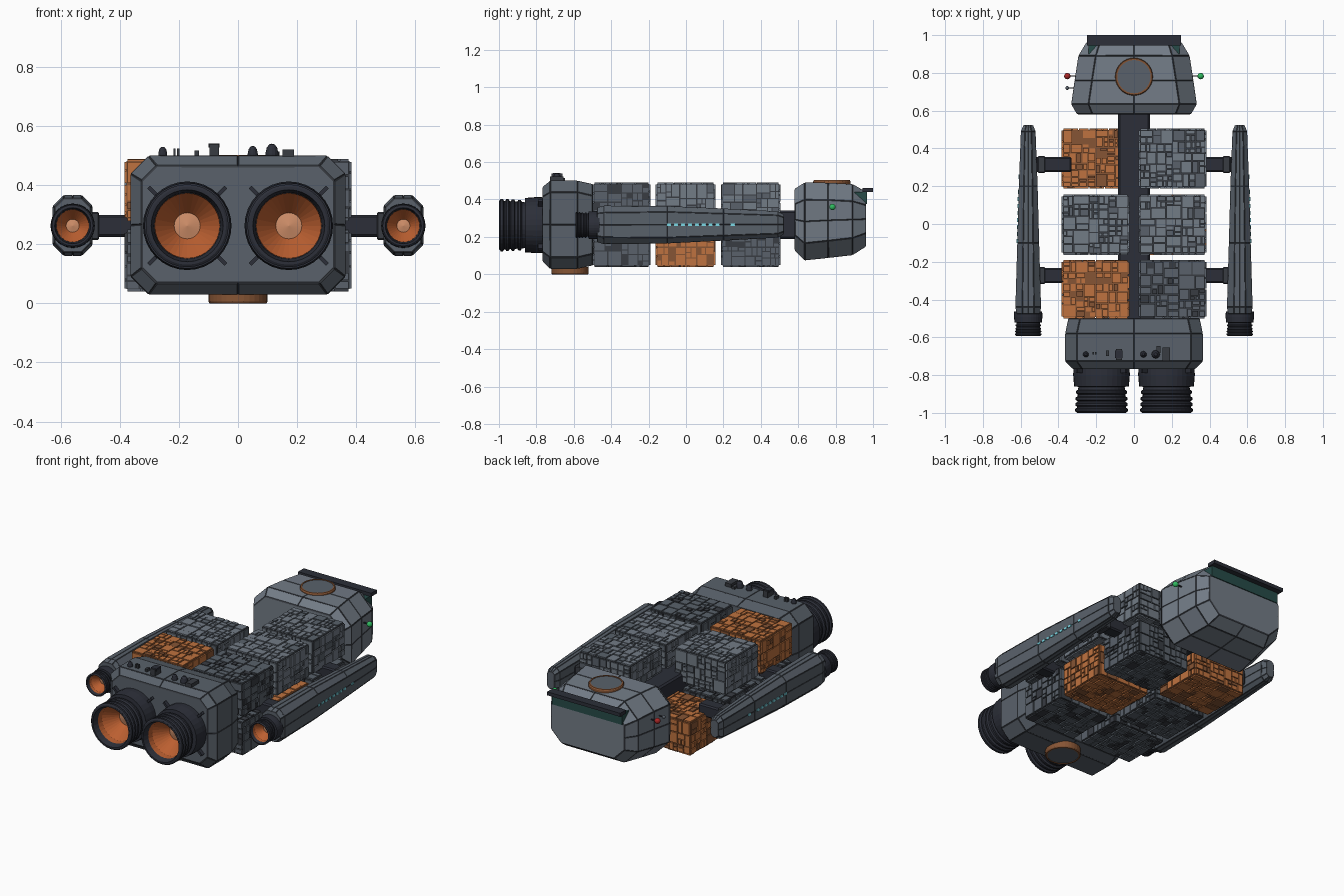
import bpy, bmesh, math, random
from mathutils import Matrix, Vector

if "Cube" in bpy.data.objects:
    bpy.data.objects.remove(bpy.data.objects["Cube"])

random.seed(7)


def mat(name, r, g, b):
    m = bpy.data.materials.new(name)
    m.diffuse_color = (r, g, b, 1)
    m.use_nodes = True
    m.node_tree.nodes["Principled BSDF"].inputs["Base Color"].default_value = m.diffuse_color
    return m


HULL = mat("hull", .10, .12, .145)
PALE = mat("pale_hull", .17, .20, .24)
DARK = mat("dark_metal", .025, .028, .04)
SEAM = mat("seam", .04, .045, .055)
ORANGE = mat("orange", .52, .17, .05)
RUST = mat("dark_orange", .24, .09, .035)
GLOW = mat("glow", .50, .115, .03)
CORE = mat("core", .62, .27, .14)
CYAN = mat("cyan_light", .2, .7, .8)
GREEN = mat("green_light", .03, .5, .12)
RED = mat("red_light", .4, .02, .02)
GLASS = mat("glass", .02, .07, .065)


def finish(bm, name, *mats):
    bmesh.ops.recalc_face_normals(bm, faces=bm.faces)
    me = bpy.data.meshes.new(name)
    bm.to_mesh(me)
    bm.free()
    for m in mats:
        me.materials.append(m)
    ob = bpy.data.objects.new(name, me)
    bpy.context.collection.objects.link(ob)
    return ob


def add_box(bm, lo, hi, mi=0):
    lo, hi = Vector(lo), Vector(hi)
    M = Matrix.Translation((lo + hi) / 2) @ Matrix.Diagonal((*(hi - lo), 1))
    for v in bmesh.ops.create_cube(bm, size=1, matrix=M)["verts"]:
        for f in v.link_faces:
            f.material_index = mi


def box(name, lo, hi, m, bevel=0.0):
    bm = bmesh.new()
    add_box(bm, lo, hi)
    if bevel:
        bmesh.ops.bevel(bm, geom=bm.edges[:], offset=bevel, segments=1, affect='EDGES')
    return finish(bm, name, m)


# hull loft along y: sections (y, half width, z low, z high, chamfer), plated faces
def loft(name, cx, sections, m, seam=.004):
    bm = bmesh.new()
    rings = []
    for y, w, a, b, c in sections:
        k, mid = w - c, (a + b) / 2
        pts = [(0, a), (k, a), (w, a + c), (w, mid), (w, b - c), (k, b),
               (0, b), (-k, b), (-w, b - c), (-w, mid), (-w, a + c), (-k, a)]
        rings.append([bm.verts.new((cx + x, y, z)) for x, z in pts])
    for p, q in zip(rings, rings[1:]):
        for i in range(12):
            j = (i + 1) % 12
            bm.faces.new((p[i], p[j], q[j], q[i]))
    bm.faces.new(rings[0])
    bm.faces.new(rings[-1])
    bmesh.ops.recalc_face_normals(bm, faces=bm.faces)
    rim = bmesh.ops.inset_individual(bm, faces=bm.faces[:], thickness=seam, depth=seam * .6)
    for f in rim["faces"]:
        f.material_index = 1
    return finish(bm, name, m, SEAM)


# turned part: profile (radius, position along axis)
def lathe(name, prof, centre, m, axis='Y', n=32):
    bm = bmesh.new()
    rings = []
    for r, t in prof:
        ring = []
        for i in range(n):
            a = 2 * math.pi * i / n
            u, v = r * math.cos(a), r * math.sin(a)
            p = (u, t, v) if axis == 'Y' else (u, v, t)
            ring.append(bm.verts.new(Vector(p) + Vector(centre)))
        rings.append(ring)
    for p, q in zip(rings, rings[1:]):
        for i in range(n):
            j = (i + 1) % n
            bm.faces.new((p[i], p[j], q[j], q[i]))
    bmesh.ops.remove_doubles(bm, verts=bm.verts[:], dist=1e-5)
    return finish(bm, name, m)


def ball(name, p, r, m):
    bm = bmesh.new()
    bmesh.ops.create_uvsphere(bm, u_segments=16, v_segments=10, radius=r,
                              matrix=Matrix.Translation(p))
    return finish(bm, name, m)


# random rectangular panel layout
def split(u0, v0, u1, v1, out):
    du, dv = u1 - u0, v1 - v0
    if max(du, dv) < .045 or (max(du, dv) < .085 and random.random() < .45):
        out.append((u0, v0, u1, v1))
    elif du > dv:
        c = u0 + du * random.choice((.4, .5, .6))
        split(u0, v0, c, v1, out)
        split(c, v0, u1, v1, out)
    else:
        c = v0 + dv * random.choice((.4, .5, .6))
        split(u0, v0, u1, c, out)
        split(u0, c, u1, v1, out)


def container(name, lo, hi, light, dark):
    bm = bmesh.new()
    d, g = .008, .003
    add_box(bm, [a + d for a in lo], [b - d for b in hi], 2)
    for ax in range(3):
        a, b = [i for i in range(3) if i != ax]
        for side in (0, 1):
            cells = []
            split(lo[a] + d, lo[b] + d, hi[a] - d, hi[b] - d, cells)
            for u0, v0, u1, v1 in cells:
                p, q = [0] * 3, [0] * 3
                p[a], p[b], q[a], q[b] = u0 + g, v0 + g, u1 - g, v1 - g
                h = random.choice((0, 0, .003))
                p[ax] = hi[ax] - d * 1.2 if side else lo[ax] + h
                q[ax] = hi[ax] - h if side else lo[ax] + d * 1.2
                add_box(bm, p, q, int(random.random() < .2))
    return finish(bm, name, light, dark, SEAM if light != ORANGE else RUST)


# engine block, cargo spine, command module
loft("engine_block", 0, [(-.765, .325, .07, .465, .05), (-.725, .362, .032, .498, .06),
                         (-.58, .362, .032, .498, .06), (-.5, .345, .05, .48, .06)], HULL)
box("spine", (-.085, -.52, .19), (.085, .6, .34), DARK, .01)
loft("command_module", 0, [(.583, .30, .13, .455, .08), (.635, .33, .077, .488, .09),
                           (.76, .312, .09, .487, .09), (.89, .292, .105, .48, .09),
                           (.96, .25, .15, .44, .07)], PALE)
box("visor_brow", (-.25, .945, .44), (.25, 1.0, .462), DARK)
box("visor_glass", (-.24, .9, .375), (.24, .968, .44), GLASS)

# round hatches on top of the module and under the block
for name, y, z0, z1 in (("top_hatch", .78, .475, .503), ("belly_hatch", -.62, .04, 0)):
    e = .003 if z1 > z0 else -.003
    lathe(name + "_ring", [(.1, z0), (.1, z1 - 2 * e), (.096, z1), (.088, z1), (.088, z0)],
          (0, y, 0), RUST, 'Z')
    lathe(name + "_plate", [(.09, z0), (.09, z1 - e), (0, z1 - e)], (0, y, 0), HULL, 'Z')

# cargo: three rows, two sides, two levels, upper front left bay is empty
orange_bays = {(0, -1, 1), (1, 1, 0), (2, -1, 0)}
for r, (y0, y1) in enumerate(((-.5, -.19), (-.163, .157), (.187, .505))):
    for s in (-1, 1):
        for lv, (z0, z1) in enumerate(((.04, .25), (.28, .49))):
            if (r, s, lv) == (2, -1, 1):
                continue
            xs = sorted((s * .024, s * .385))
            if (r, s, lv) in orange_bays:
                cols = (ORANGE, RUST)
            elif lv == 0 or (r, s) == (0, 1):
                cols = (HULL, SEAM)
            else:
                cols = (PALE, HULL)
            container(f"container_{r}_{'left' if s < 0 else 'right'}_{lv}",
                      (xs[0], y0, z0), (xs[1], y1, z1), *cols)


# ribbed bell nozzle with glowing funnel; k scales it, yb is its open end
def engine(name, cx, k, yb):
    def sc(p):
        return [(r * k, (y + 1) * k + yb) for r, y in p]
    outer = [(0, -.74), (.148, -.74), (.15, -.80), (.145, -.86), (.122, -.862)]
    for y in (-.89, -.925, -.955, -.985):
        w = .124 + (-.86 - y) * .05
        outer += [(w, y + .012), (w + .01, y + .006), (w + .01, y - .006), (w, y - .012)]
    outer += [(.132, -1), (.122, -1), (.112, -.96), (.112, -.84), (0, -.80)]
    c = (cx, 0, .263)
    lathe(name + "_nozzle", sc(outer), c, DARK)
    lathe(name + "_glow", sc([(.111, -.965), (.108, -.93), (.044, -.85)]), c, GLOW)
    lathe(name + "_core", sc([(.045, -.85), (0, -.86)]), c, CORE)


for s, side in ((-1, "left"), (1, "right")):
    engine("main_engine_" + side, s * .172, 1, -1)
    # diagonal braces around each main engine
    for q in range(4):
        b = box("engine_brace", (.13, -.79, -.007), (.185, -.75, .007), DARK)
        b.matrix_world = (Matrix.Translation((s * .172, 0, .263))
                          @ Matrix.Rotation(math.pi / 4 + q * math.pi / 2, 4, 'Y'))
    # side pod with its own engine, struts and running lights
    px = s * .56
    loft("pod_" + side, px, [(-.475, .06, .175, .355, .03), (-.44, .066, .163, .365, .036),
                             (-.1, .056, .167, .363, .03), (.2, .048, .182, .35, .026),
                             (.49, .037, .198, .335, .02), (.522, .024, .215, .318, .014)],
         HULL, .003)
    engine("pod_engine_" + side, px, .5, -.592)
    for y in (-.273, .315):
        xs = sorted((s * .33, s * .53))
        box("strut_" + side, (xs[0], y - .039, .225), (xs[1], y + .039, .30), DARK, .008)
        xs = sorted((s * .47, s * .51))
        box("strut_collar_" + side, (xs[0], y - .045, .215), (xs[1], y + .045, .31), SEAM, .005)
    for y in [-.09 + i * .037 for i in range(8)] + [.25]:
        xw = s * (.56 + .056 - max(0, y + .1) * .028)
        box("pod_window", (xw - .006, y - .011, .258), (xw + .006, y + .011, .271), CYAN)
    # navigation light on a short stalk
    xs = sorted((s * .29, s * .352))
    box("nav_stalk_" + side, (xs[0], .781, .356), (xs[1], .787, .362), DARK)
    ball("nav_light_" + side, (s * .353, .783, .36), .017, RED if s < 0 else GREEN)
ball("sensor_bead", (-.353, .72, .36), .01, HULL)
box("sensor_stalk", (-.353, .718, .358), (-.3, .722, .362), DARK)

# roof fittings on the engine block: boxes, domes and pipes
for x, y, w, h in ((-.08, -.69, .032, .04), (-.14, -.685, .016, .018), (.17, -.69, .04, .022),
                   (-.215, -.685, .008, .025), (-.202, -.685, .008, .025), (.13, -.665, .02, .015)):
    box("roof_fitting", (x - w / 2, y - w * .9, .49), (x + w / 2, y + w * .9, .5 + h), SEAM)
box("roof_fitting_cap", (-.1, -.71, .528), (-.062, -.67, .542), DARK)
for x, r in ((-.255, .015), (.05, .017), (.115, .022)):
    lathe("roof_dome", [(r, .49), (r, .508), (r * .8, .508 + r * .9), (r * .4, .508 + r * 1.4),
                        (0, .508 + r * 1.5)], (x, -.69, 0), DARK, 'Z', 12)
